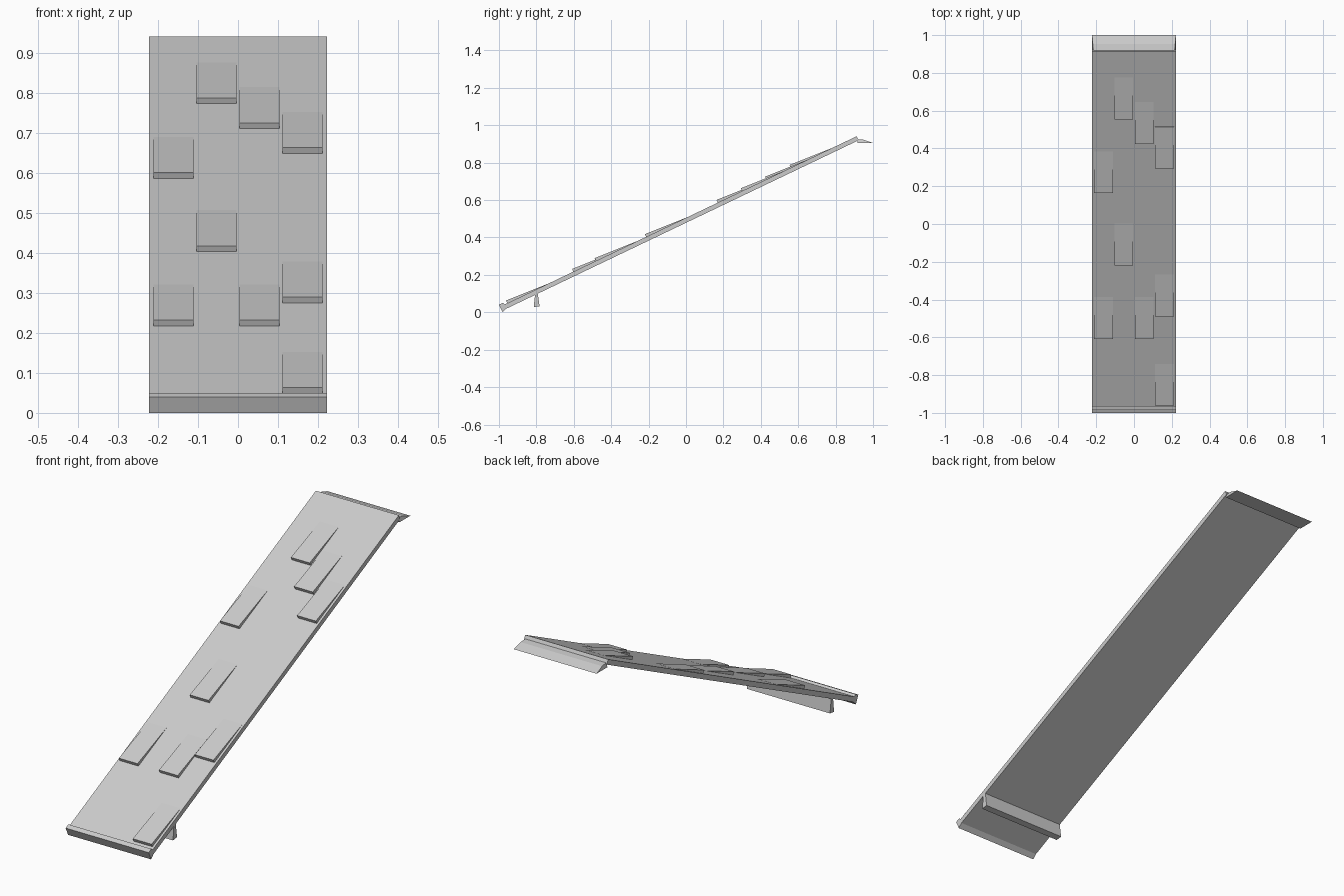
import bpy
import bmesh

if "Cube" in bpy.data.objects:
    bpy.data.objects.remove(bpy.data.objects["Cube"], do_unlink=True)

HALF = 0.222          # half width of the ramp
SLOPE = 0.478         # rise per unit of y
THICK = 0.024         # plank thickness

grey = bpy.data.materials.new("plain grey")
grey.use_nodes = True
colour = (0.6, 0.6, 0.6, 1)
grey.diffuse_color = colour
grey.node_tree.nodes["Principled BSDF"].inputs["Base Color"].default_value = colour

# Unit vector pointing up out of the sloped surface, in (y, z)
length = (1 + SLOPE ** 2) ** 0.5
NORMAL = (-SLOPE / length, 1 / length)


def on_slope(y, lift=0.0):
    """Point on the sloped surface, lifted along its normal."""
    return (y + NORMAL[0] * lift, 0.505 + SLOPE * y + NORMAL[1] * lift)


def prism(name, profile, x0, x1, insets=None):
    """Extrude a (y, z) profile across x, optionally narrowing some points."""
    insets = insets or [0] * len(profile)
    bm = bmesh.new()
    left = [bm.verts.new((x0 + i, y, z)) for (y, z), i in zip(profile, insets)]
    right = [bm.verts.new((x1 - i, y, z)) for (y, z), i in zip(profile, insets)]
    bm.faces.new(left)
    bm.faces.new(right)
    for i in range(len(profile)):
        j = (i + 1) % len(profile)
        bm.faces.new((left[i], left[j], right[j], right[i]))
    bmesh.ops.recalc_face_normals(bm, faces=bm.faces)
    mesh = bpy.data.meshes.new(name)
    bm.to_mesh(mesh)
    bm.free()
    mesh.materials.append(grey)
    obj = bpy.data.objects.new(name, mesh)
    bpy.context.collection.objects.link(obj)
    return obj


# Long sloping plank
prism("plank", [on_slope(-0.972), on_slope(0.912),
                on_slope(0.912, -THICK), on_slope(-0.972, -THICK)], -HALF, HALF)

# Raised lip along the low end
prism("front_lip", [(-1.0, 0.04), (-0.979, 0.05), (-0.97, 0.042),
                    (-0.96, 0.021), (-0.981, 0.0)], -HALF, HALF)

# Tapered support under the low end
prism("support_foot", [(-0.806, 0.105), (-0.793, 0.105),
                       (-0.783, 0.032), (-0.814, 0.028)], -HALF, HALF)

# Wedge shaped landing behind the high end
prism("back_landing", [(0.915, 0.926), (0.952, 0.922), (1.0, 0.905), (0.918, 0.905)],
      -HALF, HALF, insets=[0.007, 0.004, 0, 0])

# Scattered wedge cleats: column across the ramp, y of the front edge
columns = [-0.161, -0.054, 0.054, 0.161]
cleats = [(1, 0.56), (2, 0.43), (3, 0.3), (0, 0.17), (1, -0.213),
          (3, -0.482), (0, -0.602), (2, -0.602), (3, -0.955)]
for n, (col, y) in enumerate(cleats):
    x = columns[col]
    prism(f"cleat_{n + 1}", [on_slope(y, -0.004), on_slope(y, 0.016),
                             on_slope(y + 0.215, 0.0005), on_slope(y + 0.215, -0.004)],
          x - 0.05, x + 0.05)
